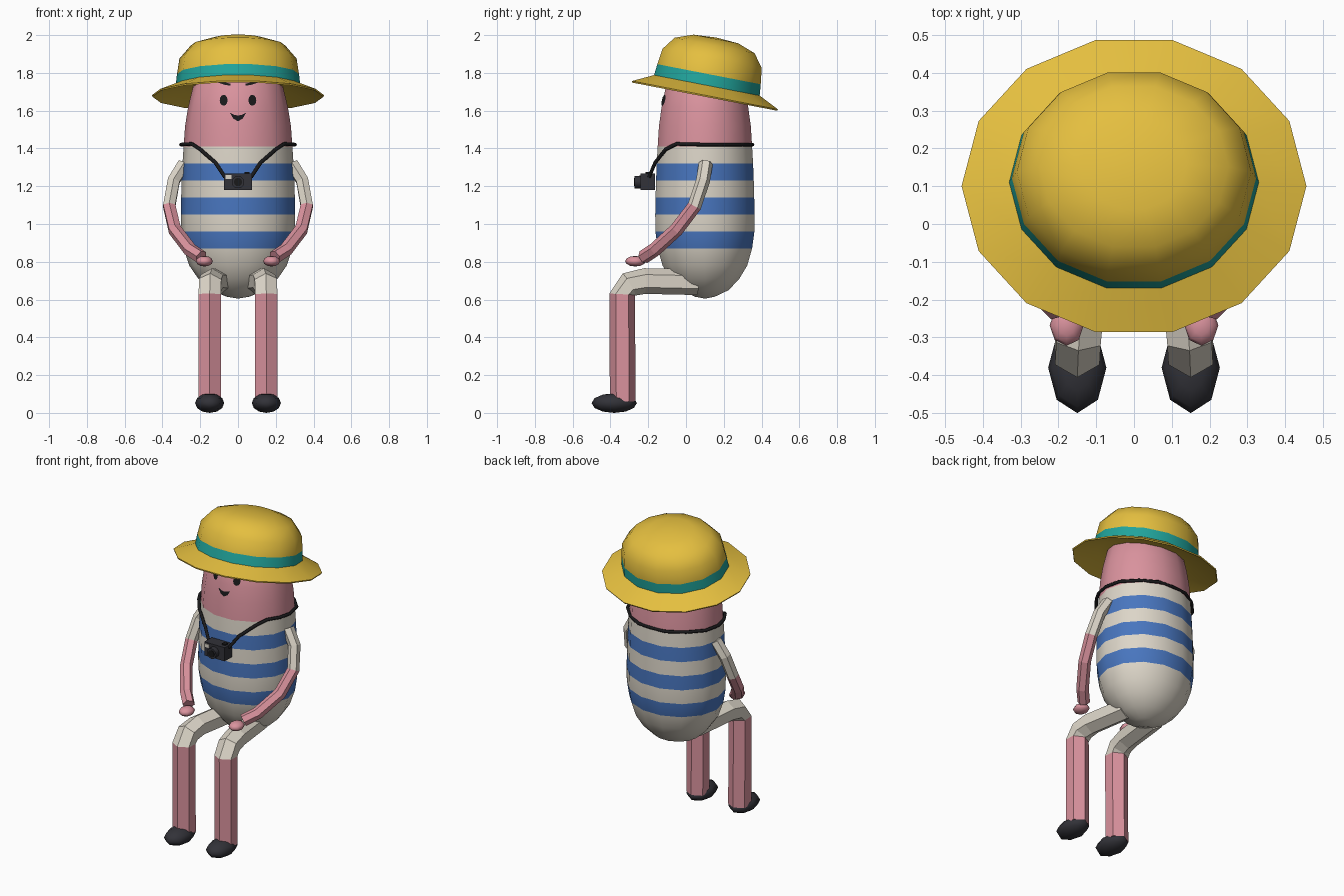
import bpy, bmesh, math
from mathutils import Vector, Matrix
from mathutils.bvhtree import BVHTree

if "Cube" in bpy.data.objects:
    bpy.data.objects.remove(bpy.data.objects["Cube"])


def material(name, rgb):
    m = bpy.data.materials.new(name)
    m.diffuse_color = (*rgb, 1)
    m.use_nodes = True
    m.node_tree.nodes["Principled BSDF"].inputs["Base Color"].default_value = m.diffuse_color
    return m


PINK = material("pink skin", (0.70, 0.29, 0.34))
CLOTH = material("off white cloth", (0.72, 0.67, 0.58))
BLUE = material("blue stripe", (0.065, 0.18, 0.52))
YELLOW = material("straw yellow", (0.78, 0.52, 0.05))
TEAL = material("teal band", (0.015, 0.37, 0.33))
SHOE = material("charcoal", (0.032, 0.032, 0.04))
BLACK = material("black", (0.01, 0.01, 0.011))


def finish(name, bm, mats, angle=35, rule=None):
    """Turn a bmesh into an object; rule maps a face centre to a material slot."""
    bmesh.ops.recalc_face_normals(bm, faces=bm.faces)
    if rule:
        for f in bm.faces:
            f.material_index = rule(f.calc_center_median())
    me = bpy.data.meshes.new(name)
    bm.to_mesh(me)
    bm.free()
    for m in mats:
        me.materials.append(m)
    if angle:
        me.shade_smooth()
        me.set_sharp_from_angle(angle=math.radians(angle))
    ob = bpy.data.objects.new(name, me)
    bpy.context.collection.objects.link(ob)
    return ob


def bridge(bm, rings):
    """Skin consecutive rings; a ring of one vertex is a pole."""
    for a, b in zip(rings, rings[1:]):
        n = max(len(a), len(b))
        for i in range(n):
            j = (i + 1) % n
            if len(a) == 1:
                bm.faces.new((a[0], b[i], b[j]))
            elif len(b) == 1:
                bm.faces.new((a[i], a[j], b[0]))
            else:
                bm.faces.new((a[i], a[j], b[j], b[i]))


def lathe(profile, ratio, sides=14):
    """Elliptical lathe from (z, radius) pairs."""
    bm = bmesh.new()
    rings = []
    for z, r in profile:
        count = sides if r else 1
        rings.append([bm.verts.new((r * math.cos(math.tau * i / sides),
                                    r * ratio * math.sin(math.tau * i / sides), z))
                      for i in range(count)])
    bridge(bm, rings)
    return bm


def limb(name, path, radius, split, mats):
    """Six-sided tube along a path; faces below height split use the second colour."""
    bm = bmesh.new()
    pts = [Vector(p) for p in path]
    rings = []
    for k, p in enumerate(pts):
        t = (pts[min(k + 1, len(pts) - 1)] - pts[max(k - 1, 0)]).normalized()
        side = Vector((1, 0, 0))
        side = (side - t * side.dot(t)).normalized()
        up = t.cross(side)
        rings.append([bm.verts.new(p + radius * (up * math.cos(i * math.tau / 6)
                                                 + side * math.sin(i * math.tau / 6)))
                      for i in range(6)])
    bridge(bm, rings)
    bm.faces.new(rings[0])
    bm.faces.new(rings[-1])
    return finish(name, bm, mats, 0, lambda c: int(c.z < split))


def ellipsoid(name, loc, size, mat):
    bm = bmesh.new()
    bmesh.ops.create_uvsphere(bm, u_segments=8, v_segments=6, radius=1)
    bm.transform(Matrix.Translation(loc) @ Matrix.Diagonal((*size, 1)))
    return finish(name, bm, [mat], 60)


def box(name, lo, hi, mat):
    bm = bmesh.new()
    bmesh.ops.create_cube(bm, size=1)
    lo, hi = Vector(lo), Vector(hi)
    bm.transform(Matrix.Translation((lo + hi) / 2) @ Matrix.Diagonal((*(hi - lo), 1)))
    return finish(name, bm, [mat], 0)


# Body and head: one bean shape with shirt stripes by height
bm = lathe([(0.605, 0), (0.615, 0.06), (0.65, 0.145), (0.71, 0.21), (0.78, 0.258),
            (0.87, 0.288), (0.96, 0.302), (1.05, 0.303), (1.14, 0.301), (1.23, 0.298),
            (1.32, 0.294), (1.41, 0.288), (1.52, 0.28), (1.62, 0.264), (1.74, 0.235),
            (1.82, 0.17), (1.86, 0)], 0.89)
bm.transform(Matrix.Translation((0, 0.1, 0)))


def shirt_rule(c):
    if c.z > 1.41:
        return 0
    return 2 if c.z > 0.87 and int((c.z - 0.87) / 0.09) % 2 == 0 else 1


surface = BVHTree.FromBMesh(bm)
finish("body", bm, [PINK, CLOTH, BLUE], 40, shirt_rule)


# Face plates laid on the head
def plate(name, outline, centre):
    b = bmesh.new()

    def on_head(x, z):
        hit = surface.ray_cast(Vector((x, -1, z)), Vector((0, 1, 0)))[0]
        return b.verts.new((x, hit.y - 0.006, z))
    bridge(b, [[on_head(*p) for p in outline], [on_head(*centre)]])
    ob = finish(name, b, [BLACK], 0)
    for f in ob.data.polygons:
        if f.normal.y > 0:
            ob.data.flip_normals()
            break


for s, tag in ((-1, "left"), (1, "right")):
    cx = 0.076 * s
    plate(tag + "_eye", [(cx + 0.021 * math.cos(a * math.tau / 12),
                          1.655 + 0.029 * math.sin(a * math.tau / 12)) for a in range(12)],
          (cx, 1.655))
    plate(tag + "_brow", [(s * x, z) for x, z in ((0.04, 1.732), (0.075, 1.738), (0.11, 1.75),
                                                  (0.108, 1.757), (0.07, 1.75), (0.038, 1.742))],
          (0.073 * s, 1.744))
plate("mouth", [(-0.042, 1.588), (-0.025, 1.558), (0, 1.544), (0.025, 1.558),
                (0.042, 1.588), (0.02, 1.578), (0, 1.574), (-0.02, 1.578)], (0, 1.56))

# Sun hat: brim, band and crown, tipped toward the back
bm = lathe([(0.05, 0.2), (0.04, 0.3), (-0.006, 0.453), (0.002, 0.456), (0.055, 0.33),
            (0.115, 0.323), (0.2, 0.31), (0.27, 0.25), (0.305, 0.14), (0.313, 0)], 0.885)
finish("sun_hat", bm, [YELLOW, TEAL], 40,
       lambda c: int(0.06 < c.z < 0.11 and c.xy.length > 0.25))
hat = bpy.data.objects["sun_hat"]
hat.location = (0, 0.1, 1.68)
hat.rotation_euler = (math.radians(-11), 0, 0)

# Limbs, mirrored
for s, tag in ((-1, "left"), (1, "right")):
    limb(tag + "_arm", [(s * x, y, z) for x, y, z in (
        (0.285, 0.105, 1.32), (0.34, 0.09, 1.23), (0.364, 0.045, 1.095),
        (0.335, -0.05, 0.97), (0.255, -0.165, 0.865), (0.195, -0.225, 0.825))],
        0.037, 1.095, [CLOTH, PINK])
    ellipsoid(tag + "_hand", (0.178 * s, -0.268, 0.803), (0.045, 0.054, 0.028), PINK)
    limb(tag + "_leg", [(s * x, y, z) for x, y, z in (
        (0.10, 0.06, 0.692), (0.138, -0.22, 0.698), (0.147, -0.30, 0.68),
        (0.15, -0.338, 0.628), (0.15, -0.335, 0.06))],
        0.068, 0.6, [CLOTH, PINK])
    ellipsoid(tag + "_shoe", (0.15 * s, -0.38, 0.052), (0.077, 0.12, 0.052), SHOE)

# Camera
box("camera_body", (-0.073, -0.24, 1.18), (0.073, -0.165, 1.268), SHOE)
box("camera_window", (-0.066, -0.245, 1.238), (-0.035, -0.238, 1.26), CLOTH)
box("camera_button", (0.035, -0.215, 1.268), (0.06, -0.19, 1.276), BLACK)
for name, r, y0, y1, mat in (("lens_barrel", 0.033, -0.272, -0.235, SHOE),
                             ("lens_glass", 0.022, -0.276, -0.270, BLACK)):
    bm = bmesh.new()
    bmesh.ops.create_cone(bm, cap_ends=True, segments=12, radius1=r, radius2=r, depth=y1 - y0)
    bm.transform(Matrix.Translation((0, (y0 + y1) / 2, 1.222)) @ Matrix.Rotation(math.pi / 2, 4, "X"))
    finish(name, bm, [mat], 35)

# Neck strap looping around the body
half = [(0.07, -0.195, 1.25), (0.12, -0.163, 1.325), (0.2, -0.108, 1.395), (0.245, -0.05, 1.424),
        (0.285, 0.02, 1.422), (0.302, 0.1, 1.42), (0.28, 0.2, 1.42), (0.2, 0.285, 1.42),
        (0.1, 0.345, 1.42)]
points = half + [(0, 0.352, 1.42)] + [(-x, y, z) for x, y, z in reversed(half)]
cu = bpy.data.curves.new("neck_strap", "CURVE")
cu.dimensions = "3D"
cu.bevel_depth = 0.01
cu.bevel_resolution = 1
cu.use_fill_caps = True
sp = cu.splines.new("POLY")
sp.points.add(len(points) - 1)
for p, co in zip(sp.points, points):
    p.co = (*co, 1)
cu.materials.append(BLACK)
bpy.context.collection.objects.link(bpy.data.objects.new("neck_strap", cu))
